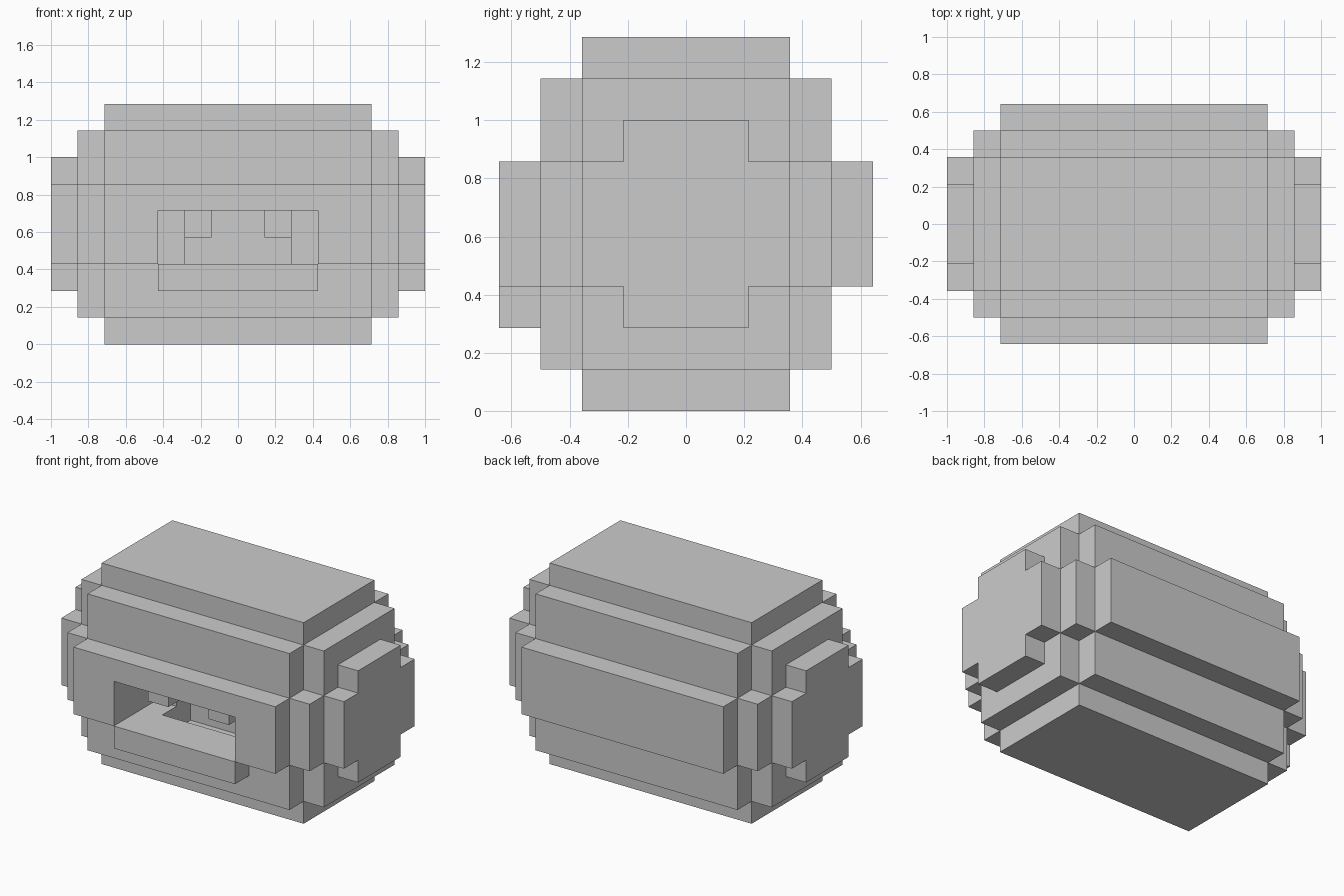
import bpy, bmesh, math
from mathutils import Vector

if "Cube" in bpy.data.objects:
    bpy.data.objects.remove(bpy.data.objects["Cube"])

U = 1 / 7  # block size: model is 14 x 9 x 9 blocks; y is counted from the front face


def cells(x0, x1, y0, y1, z0, z1):
    return {(x, y, z) for x in range(x0, x1) for y in range(y0, y1) for z in range(z0, z1)}


def sym(x, inset, z0, z1):
    """Block centred in x and y: half width x, inset from front and back."""
    return cells(-x, x, inset, 9 - inset, z0, z1)


def build(name, solid):
    """Closed stepped solid with the outer faces of the filled cells only."""
    bm = bmesh.new()
    for c in solid:
        for axis in range(3):
            for side in (0, 1):
                n = list(c)
                n[axis] += 2 * side - 1
                if tuple(n) in solid:
                    continue
                quad = []
                for a, b in ((0, 0), (1, 0), (1, 1), (0, 1)):
                    p = Vector(c)
                    p[axis] += side
                    p[(axis + 1) % 3] += a
                    p[(axis + 2) % 3] += b
                    p.y -= 4.5
                    quad.append(bm.verts.new(p * U))
                bm.faces.new(quad if side else quad[::-1])
    bmesh.ops.remove_doubles(bm, verts=bm.verts[:], dist=1e-4)
    bmesh.ops.dissolve_limit(bm, angle_limit=math.radians(1), verts=bm.verts[:], edges=bm.edges[:])
    me = bpy.data.meshes.new(name)
    bm.to_mesh(me)
    bm.free()
    ob = bpy.data.objects.new(name, me)
    bpy.context.collection.objects.link(ob)
    return ob


# Stepped body: core, then front/back plates, then side plates and end caps
body = sym(5, 2, 0, 9) | sym(5, 1, 1, 8) | sym(5, 0, 3, 6)
body |= sym(6, 2, 1, 8) | sym(6, 1, 3, 6)
body |= sym(7, 2, 3, 6) | sym(7, 3, 2, 7)

# Mouth opening, narrower throat, and the pit in its floor
body -= cells(-3, 3, 0, 3, 3, 5)
body -= cells(-2, 2, 3, 4, 3, 5)
body -= cells(-2, 2, 2, 4, 2, 3)
build("body", body)

# Lower lip below the opening
build("lower_lip", cells(-3, 3, 0, 1, 2, 3))

# Pair of upper teeth
for name, x in (("tooth_left", -2), ("tooth_right", 1)):
    build(name, cells(x, x + 1, 1, 2, 4, 5))
